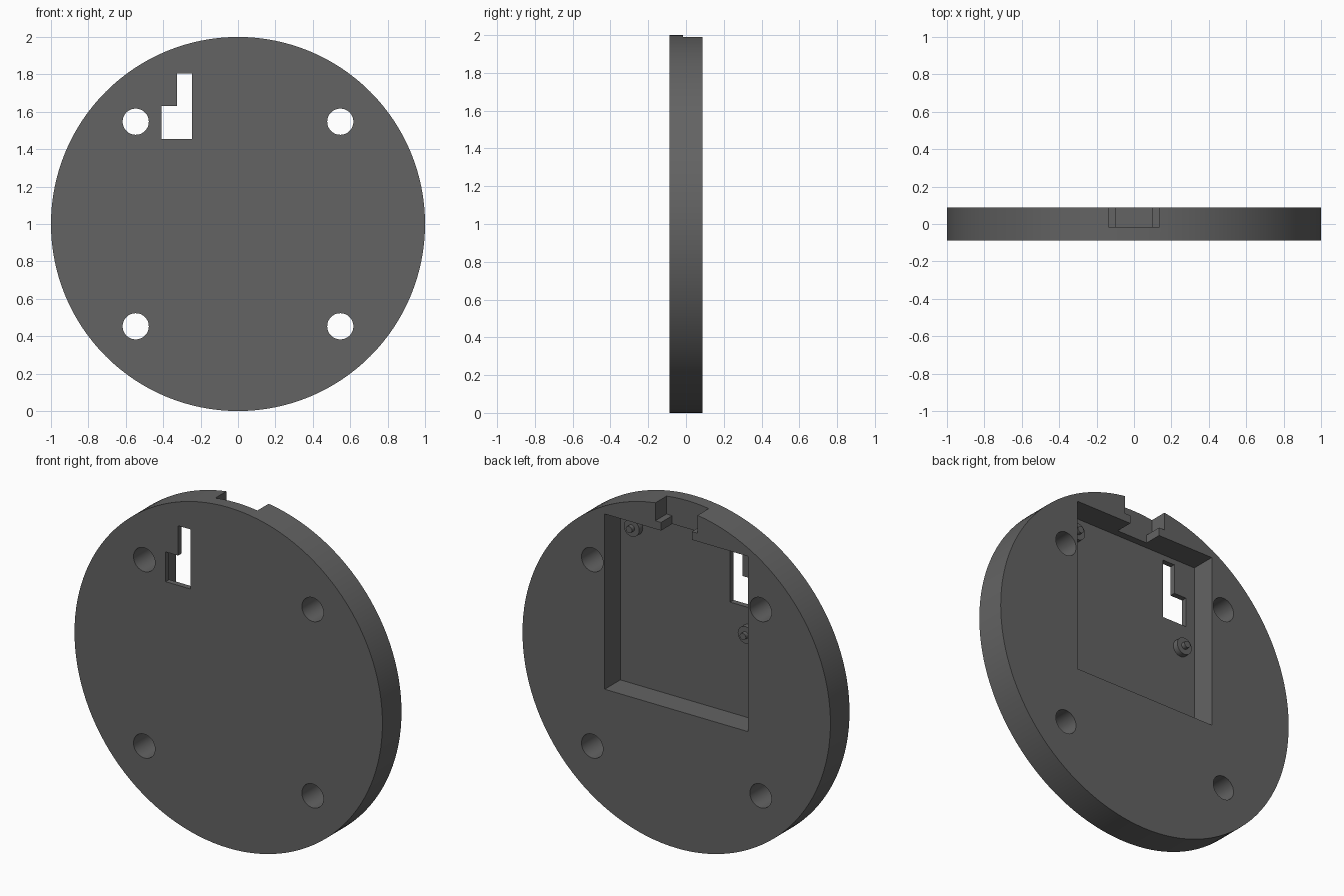
import bpy
from math import pi

old = bpy.data.objects.get("Cube")
if old:
    bpy.data.objects.remove(old, do_unlink=True)

HALF = 0.0885      # half thickness of the disc
FLOOR = -0.056     # pocket floor
HOLE = 0.547       # screw hole offset from the centre

grey = bpy.data.materials.new("dark grey")
grey.use_nodes = True
colour = (0.125, 0.125, 0.125, 1)
grey.diffuse_color = colour
grey.node_tree.nodes["Principled BSDF"].inputs["Base Color"].default_value = colour


def cylinder(name, x, z, radius, y0, y1, sides):
    """Cylinder along y between y0 and y1."""
    bpy.ops.mesh.primitive_cylinder_add(
        vertices=sides, radius=radius, depth=y1 - y0,
        location=(x, (y0 + y1) / 2, z), rotation=(pi / 2, 0, 0))
    ob = bpy.context.object
    ob.name = name
    ob.data.materials.append(grey)
    return ob


def box(name, x0, x1, y0, y1, z0, z1):
    bpy.ops.mesh.primitive_cube_add(
        size=1, location=((x0 + x1) / 2, (y0 + y1) / 2, (z0 + z1) / 2))
    ob = bpy.context.object
    ob.name = name
    ob.scale = (x1 - x0, y1 - y0, z1 - z0)
    ob.data.materials.append(grey)
    return ob


def cut(target, cutter):
    """Subtract the cutter and discard it."""
    cutter.hide_render = True
    mod = target.modifiers.new("cut", 'BOOLEAN')
    mod.operation = 'DIFFERENCE'
    mod.solver = 'EXACT'
    mod.object = cutter
    bpy.context.view_layer.update()
    bpy.ops.object.select_all(action='DESELECT')
    target.select_set(True)
    bpy.context.view_layer.objects.active = target
    bpy.ops.object.modifier_apply(modifier=mod.name)
    bpy.data.objects.remove(cutter, do_unlink=True)


def smooth(ob):
    bpy.ops.object.select_all(action='DESELECT')
    ob.select_set(True)
    bpy.context.view_layer.objects.active = ob
    bpy.ops.object.shade_smooth_by_angle()


# Round housing
disc = cylinder("disc_housing", 0, 1, 1, -HALF, HALF, 128)

# Square pocket in the back
cut(disc, box("pocket_cutter", -0.466, 0.466, FLOOR, 0.3, 0.808, 1.837))

# Stepped cable notch through the top rim
cut(disc, box("notch_cutter", -0.137, 0.137, -0.015, 0.3, 1.885, 2.2))
cut(disc, box("notch_neck_cutter", -0.1, 0.1, -0.015, 0.3, 1.8, 1.95))

# L-shaped window in the front wall
cut(disc, box("window_tall_cutter", -0.327, -0.247, -0.2, 0, 1.455, 1.805))
cut(disc, box("window_wide_cutter", -0.408, -0.29, -0.2, 0, 1.455, 1.63))

# Four screw holes
for sx in (-1, 1):
    for sz in (-1, 1):
        cut(disc, cylinder("hole_cutter", sx * HOLE, 1 + sz * HOLE, 0.07, -0.3, 0.3, 48))
smooth(disc)

# Two mounting posts with pins on the pocket floor
for side, x, z in (("left", 0.37, 1.737), ("right", -0.37, 1.307)):
    smooth(cylinder(side + "_post", x, z, 0.05, FLOOR - 0.01, FLOOR + 0.033, 32))
    smooth(cylinder(side + "_pin", x, z, 0.02, FLOOR, FLOOR + 0.058, 24))
